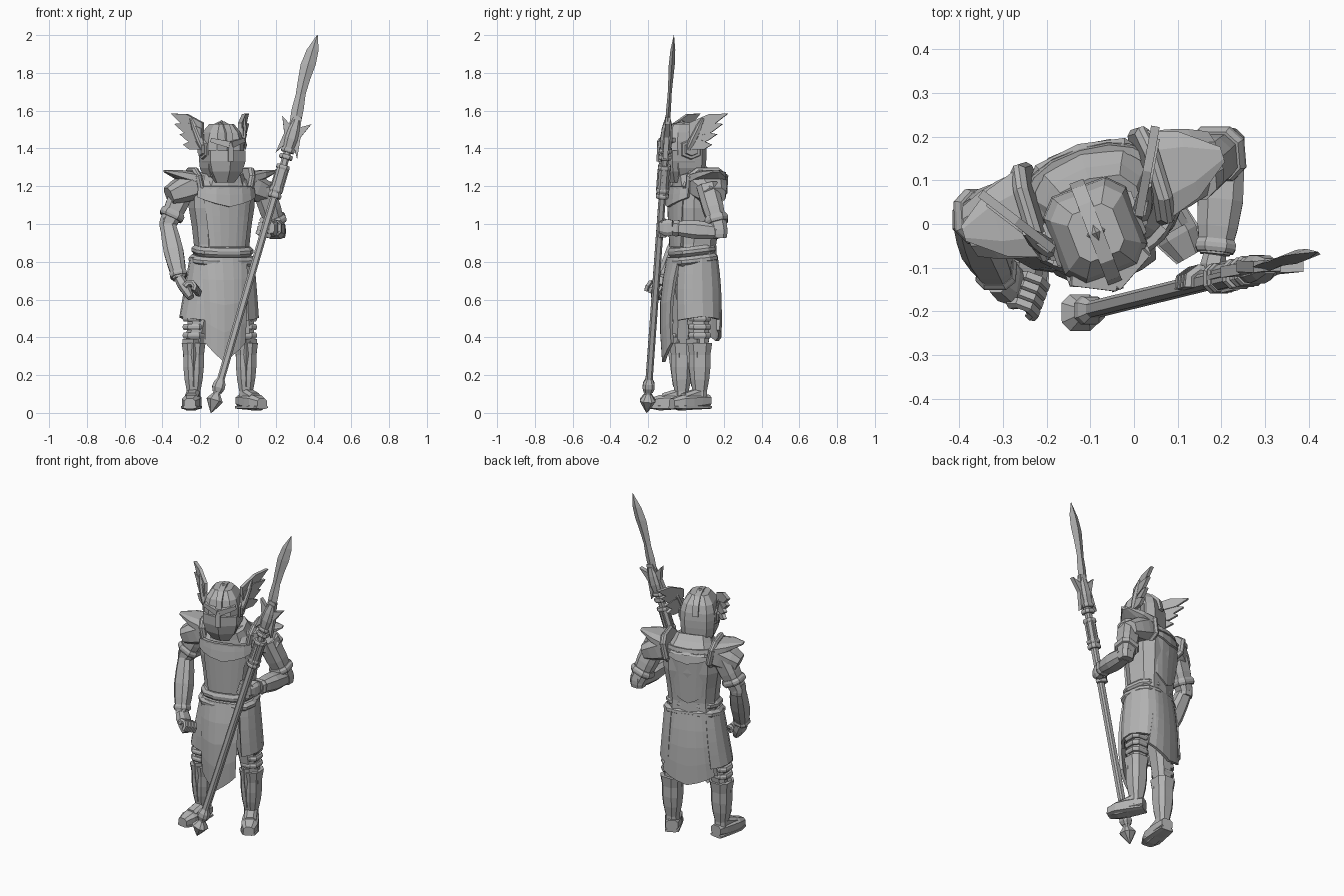
import bpy, bmesh, math
from mathutils import Vector, Matrix

if "Cube" in bpy.data.objects:
    bpy.data.objects.remove(bpy.data.objects["Cube"])

steel = bpy.data.materials.new("plain grey")
steel.use_nodes = True
steel.diffuse_color = (.45, .45, .45, 1)
steel.node_tree.nodes["Principled BSDF"].inputs["Base Color"].default_value = steel.diffuse_color


def turned(x, y, degrees):
    return Matrix.Translation((x, y, 0)) @ Matrix.Rotation(math.radians(degrees), 4, "Z")


# Frames: the body is turned slightly, the head sits forward of it and turns more
WORLD = Matrix.Identity(4)
BODY, HEAD = turned(-.085, .04, 17), turned(-.087, -.02, 21)
FRONT, UP, ACROSS = Vector((0, -1, 0)), Vector((0, 0, 1)), Vector((1, 0, 0))


def add_part(name, bm, frame, thickness=0):
    bmesh.ops.transform(bm, matrix=frame, verts=bm.verts)
    bmesh.ops.recalc_face_normals(bm, faces=bm.faces)
    mesh = bpy.data.meshes.new(name)
    bm.to_mesh(mesh)
    bm.free()
    mesh.materials.append(steel)
    part = bpy.data.objects.new(name, mesh)
    bpy.context.collection.objects.link(part)
    if thickness:
        solid = part.modifiers.new("thickness", "SOLIDIFY")
        solid.thickness, solid.offset = thickness, 0


def squarish(angle, power):
    """Point on a squarish unit oval."""
    return [math.copysign(abs(f) ** power, f) for f in (math.cos(angle), math.sin(angle))]


def mix(pair, t):
    return pair[0] + (pair[1] - pair[0]) * t


def loft(name, points, radii, ratio=1, frame=WORLD, sides=8, spin=.5, ref=FRONT, axis=None, power=.7):
    """Skin rings along a path; ratio is depth over width."""
    bm = bmesh.new()
    unit = [squarish((k + spin) * math.tau / sides, power) for k in range(sides)]
    widest = max(abs(c) for c, s in unit)
    last = len(points) - 1
    rings = []
    for i, (point, radius) in enumerate(zip(points, radii)):
        along = Vector(axis or points[min(i + 1, last)] - points[max(i - 1, 0)]).normalized()
        wide = along.cross(ref).normalized()
        deep = wide.cross(along)
        rings.append([bm.verts.new(point + (wide * c / widest + deep * s * ratio) * radius) for c, s in unit])
    for low, high in zip(rings, rings[1:]):
        for k in range(sides):
            n = (k + 1) % sides
            bm.faces.new((low[k], low[n], high[n], high[k]))
    bm.faces.new(rings[0])
    bm.faces.new(rings[-1])
    add_part(name, bm, frame)


def tube(name, start, end, radii, ratio=1, **options):
    """Straight loft with evenly spaced rings."""
    start, end = Vector(start), Vector(end)
    points = [start.lerp(end, i / (len(radii) - 1)) for i in range(len(radii))]
    loft(name, points, radii, ratio, **options)


def band(name, centre, direction, radius, height=.03, ratio=1, **options):
    """Raised ring with bevelled edges."""
    step = Vector(direction).normalized() * height / 2
    centre = Vector(centre)
    tube(name, centre - step, centre + step, [radius * f for f in (.9, 1, 1, .9)], ratio, **options)


def plate(name, outline, place, thickness, frame=WORLD):
    """Flat outline, placed in space by a rule and thickened."""
    bm = bmesh.new()
    bm.faces.new([bm.verts.new(place(a, b)) for a, b in outline])
    add_part(name, bm, frame, thickness)


def panel(name, middle, spread, height, width, depth, bulge=0, drop=0, taper=0, rows=4, columns=6):
    """Curved sheet round the body, from top to bottom, with a pointed lower edge."""
    bm = bmesh.new()
    grid = []
    for i in range(rows + 1):
        t = i / rows
        line = []
        for k in range(columns + 1):
            u = 2 * k / columns - 1
            c, s = squarish(math.radians(middle + spread * (1 - taper * t) * u), .85)
            out = mix(depth, t) + bulge * math.sin(math.pi * t)
            line.append(bm.verts.new((mix(width, t) * c, out * s, mix(height, t) - drop * t * t * (1 - abs(u)))))
        grid.append(line)
    for high, low in zip(grid, grid[1:]):
        for k in range(columns):
            bm.faces.new((high[k], high[k + 1], low[k + 1], low[k]))
    add_part(name, bm, BODY, thickness=.018)


# Torso, neck and belts
tube("torso", (0, 0, .6), (0, .01, 1.28), (.11, .13, .148, .14, .15, .165, .165, .09), .75,
     frame=BODY, sides=10, axis=UP)
tube("neck", (0, 0, 1.2), (0, -.04, 1.32), (.07, .06), frame=BODY)
tube("gorget", (0, .02, 1.17), (0, -.02, 1.28), (.15, .135, .115, .1), .9, frame=BODY, sides=10, axis=(0, -.3, 1))
for name, z, radius in (("lower_belt", .81, .172), ("upper_belt", .86, .158)):
    band(name, (0, -.01, z), (0, -.12, 1), radius, .05, .74, frame=BODY, sides=12)
panel("chest_plate", -90, 48, height=(1.2, .88), width=(.17, .15), depth=(.128, .112), taper=.25)
panel("chest_trim", -90, 60, height=(1.19, 1.14), width=(.17, .176), depth=(.128, .138), drop=.05, rows=2)
panel("back_plate", 90, 55, height=(1.22, .95), width=(.17, .15), depth=(.13, .108), drop=.06, taper=.3)
panel("back_trim", 90, 62, height=(1.24, 1.19), width=(.16, .172), depth=(.125, .138), drop=.04, rows=2)

# Skirt: tabard, hip panels and back panel
panel("tabard", -100, 44, height=(.82, .37), width=(.165, .165), depth=(.125, .155), bulge=.025, drop=.1, taper=.2)
for side, middle, flare in (("left", -2, .19), ("right", 182, .222)):
    panel(side + "_hip_panel", middle, 58, height=(.82, .49), width=(.164, flare), depth=(.112, .128), bulge=.01, drop=-.02)
panel("back_panel", 90, 36, height=(.82, .44), width=(.166, .19), depth=(.108, .13), bulge=.01, drop=.06, taper=-.4)

# Boxy helmet with a face mask and a ridge over the crown
tube("helmet", (0, .01, 1.25), (0, 0, 1.53), (.076, .095, .1, .102, .1, .088, .055), 1.1, frame=HEAD, axis=UP, power=.5)
tube("face_mask", (0, -.03, 1.22), (0, -.03, 1.39), (.05, .085, .1, .1), 1.05, frame=HEAD, sides=6, axis=UP)
tube("nose_guard", (0, -.13, 1.33), (0, -.125, 1.43), (.014, .014), frame=HEAD, sides=4)
arch = [math.radians(30 * k) for k in range(7)]
loft("helmet_ridge", [Vector((0, -.114 * squarish(a, .8)[0], 1.42 + .11 * squarish(a, .8)[1])) for a in arch],
     [.012] * len(arch), 1.8, frame=HEAD, sides=4, ref=ACROSS)
tube("crown_stud", (0, 0, 1.53), (0, 0, 1.55), (.022, .002), 1.4, frame=HEAD, sides=4, spin=0)

for s, side in ((1, "left"), (-1, "right")):
    tube(side + "_brow", (0, -.12, 1.42), (s * .092, -.08, 1.445), (.022, .014), frame=HEAD, sides=4, ref=UP)
    for radius, out in ((.055, .094), (.036, .104)):
        band(side + "_ear_disc", (s * out, .01, 1.395), ACROSS, radius, frame=HEAD, sides=6, ref=UP)

    # Wing feathers, longest on top
    for i in range(4):
        tip, tip_z, root_z, half = .21 - .03 * i, 1.585 - .055 * i, 1.51 - .03 * i, .026
        bend = mix((root_z, tip_z), .6)
        outline = ((0, root_z - half), (0, root_z + half), (tip * .5, bend + half), (tip, tip_z),
                   (tip * .65, bend - half))
        gap = .105 + .006 * (i % 2)
        plate(side + "_wing_feather", outline, lambda a, z: (s * (gap + a * .52), a * .85, z), .02, HEAD)
    tube(side + "_wing_quill", (s * .105, -.01, 1.39), (s * .15, .06, 1.56), (.014, .02, .018, .008), frame=HEAD)

    # Layered shoulder armour
    slope = (s, 0, -.2)
    band(side + "_pauldron_collar", (s * .14, .03, 1.21), slope, .09, .035, 1.35, frame=BODY)
    tube(side + "_pauldron", (s * .14, .03, 1.21), (s * .285, .03, 1.15), (.075, .07, .06, .045), 1.4, frame=BODY)
    tube(side + "_pauldron_crest", (s * .15, .03, 1.24), (s * .31, .03, 1.28), (.035, .026, .006), 3.2,
         frame=BODY, axis=ACROSS)

# Spear: a leaning line, with an offset to either side of it
def spear_at(z, off=0):
    return Vector((-.143 + .293 * z + .96 * off, -.208 + .072 * z, z - .28 * off))


lean = (spear_at(1) - spear_at(0)).normalized()
for name, low, high, radii in (("shaft", .08, 1.42, (.02, .02)),
                               ("foot_spike", 0, .1, (.002, .024, .044, .02)),
                               ("ferrule", .11, .18, (.025, .034, .032, .02)),
                               ("sleeve", 1.14, 1.3, (.03, .03)),
                               ("socket", 1.4, 1.55, (.028, .034, .03, .018))):
    tube("spear_" + name, spear_at(low), spear_at(high), radii)
for z in (1.15, 1.18, 1.3, 1.355, 1.39):
    band("spear_ring", spear_at(z), lean, .036, .024)
for k in range(4):
    a = k * math.pi / 2
    edge = Vector((math.cos(a), math.sin(a), 0)) * .03
    tube("sleeve_rib", spear_at(1.18) + edge, spear_at(1.29) + edge, (.007, .007), sides=4)
prong = ((0, 0), (.035, 0), (.06, -.04), (.045, .07), (.08, .15), (.03, .12), (.02, .17), (0, .17))
for s, side in ((1, "left"), (-1, "right")):
    plate(side + "_guard_prong", prong, lambda a, z: spear_at(1.4 + z, a * s), .026)

# Swaying blade with a diamond section
blade_radii = (.03, .032, .026, .032, .04, .032, .002)
blade_path = []
for i in range(len(blade_radii)):
    t = i / (len(blade_radii) - 1)
    z = mix((1.53, 2), t)
    blade_path.append(Vector((mix((.302, .42), t) - .011 * math.sin(math.pi * t), spear_at(z).y, z)))
loft("spear_blade", blade_path, blade_radii, .4, sides=4, spin=0, axis=UP)


def fingers(name, centre, axis, start):
    """Four curled fingers round an axis."""
    u = axis.cross(FRONT).normalized()
    v = axis.cross(u)
    for i in range(4):
        middle = centre + axis * (.023 * (i - 1.5))
        turns = [math.radians(start + 50 * k) for k in range(5)]
        arc = [middle + (u * math.cos(a) + v * math.sin(a)) * .03 for a in turns]
        loft(name, arc, [.013] * len(arc), sides=6, ref=axis)


fingers("left_finger", spear_at(.98), lean, 0)
fingers("right_finger", Vector((-.245, -.165, .65)), Vector((.3, .8, -.35)).normalized(), 60)

# Arms: the right hangs down, the left bends forward to the spear
arms = (("right", (-.28, .04, 1.2), (-.372, .01, 1), (-.31, -.12, .71), (-.25, -.16, .61), FRONT),
        ("left", (.13, .11, 1.2), (.21, .178, .96), (.185, -.07, .98), (.175, -.14, .98), UP))
for side, shoulder, elbow, wrist, knuckles, ref in arms:
    shoulder, elbow, wrist = Vector(shoulder), Vector(elbow), Vector(wrist)
    tube(side + "_upper_arm", shoulder, elbow, (.06, .058, .045))
    band(side + "_arm_cuff", shoulder.lerp(elbow, .75), elbow - shoulder, .066, .04)
    band(side + "_elbow", elbow, UP, .043, .07)
    tube(side + "_forearm", elbow, wrist, (.04, .048, .052, .046, .034), ref=ref)
    band(side + "_wrist_cuff", elbow.lerp(wrist, .92), wrist - elbow, .046, ref=ref)
    tube(side + "_hand", wrist, knuckles, (.026, .03, .026, .018), 1.6, ref=ref)

# Legs: knee, hip and the way the toes point
legs = (("left", Vector((.043, .073, 0)), Vector((0, .05, 0)), Vector((.5, -.87, 0))),
        ("right", Vector((-.235, -.023, 0)), Vector((-.165, .01, 0)), Vector((-.12, -1, 0))))
for side, knee, hip, toes in legs:
    tube(side + "_thigh", hip + UP * .76, knee + UP * .34, (.075, .068, .055, .045), 1.1)
    tube(side + "_boot", knee + UP * .05, knee + UP * .37, (.038, .036, .048, .054, .054, .063), 1.1)
    tube(side + "_shin_guard", knee + FRONT * .01 + UP * .14, knee + FRONT * .015 + UP * .39,
         (.036, .046, .056, .058), sides=4, spin=0, axis=UP)
    for z in (.41, .455, .5):
        band(side + "_knee_band", knee + UP * z, UP, .058, ratio=1.1)
    heel, toe = knee - toes * .05, knee + toes * .17
    tube(side + "_instep", knee + UP * .1, knee + toes * .1 + UP * .07, (.036, .036), ref=UP, axis=toes)
    tube(side + "_foot", heel + UP * .065, toe + UP * .05, (.036, .044, .048, .048, .03), .9, ref=UP, axis=toes)
    tube(side + "_sole", heel + UP * .03, toe + UP * .03, (.04, .046, .05, .053, .035), .25, ref=UP, axis=toes)
